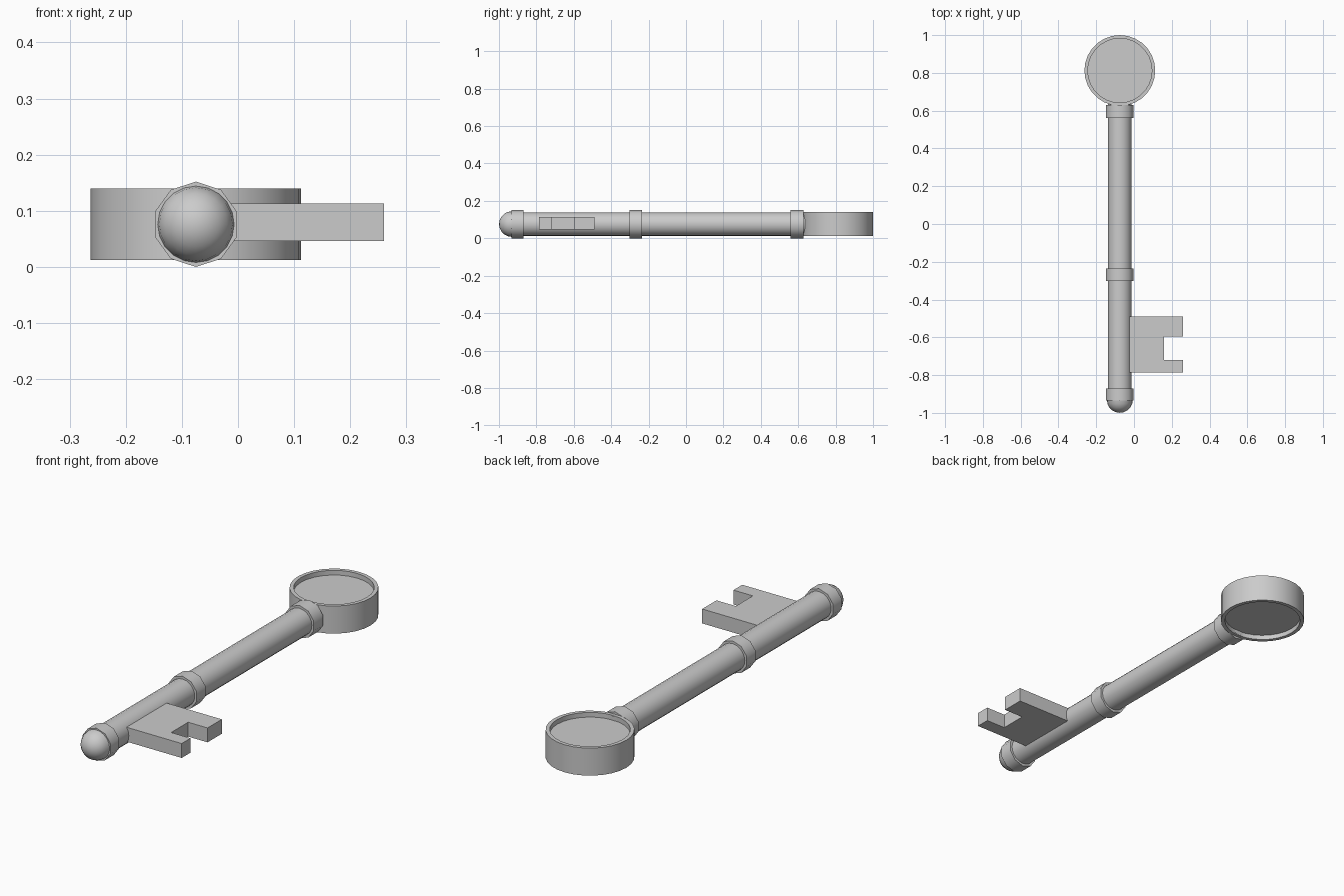
import bpy, bmesh, math
from mathutils import Matrix, Vector

if "Cube" in bpy.data.objects:
    bpy.data.objects.remove(bpy.data.objects["Cube"])

AX, AZ = -0.075, 0.076   # shaft axis
ROT_Y = Matrix.Rotation(-math.pi / 2, 4, 'X')   # local z -> world y


def finish(name, bm, smooth=True):
    bmesh.ops.remove_doubles(bm, verts=bm.verts, dist=1e-5)
    bmesh.ops.recalc_face_normals(bm, faces=bm.faces)
    me = bpy.data.meshes.new(name)
    bm.to_mesh(me)
    bm.free()
    ob = bpy.data.objects.new(name, me)
    bpy.context.collection.objects.link(ob)
    if smooth:
        bpy.ops.object.select_all(action='DESELECT')
        ob.select_set(True)
        bpy.context.view_layer.objects.active = ob
        bpy.ops.object.shade_smooth_by_angle(angle=math.radians(40))
    return ob


def lathe(name, profile, sides, matrix, phase=0.0):
    """Spin (radius, height) points around local z."""
    bm = bmesh.new()
    rings = []
    for r, h in profile:
        rings.append([bm.verts.new((r * math.cos(phase + 2 * math.pi * i / sides),
                                    r * math.sin(phase + 2 * math.pi * i / sides), h))
                      for i in range(sides)])
    for a, b in zip(rings, rings[1:]):
        for i in range(sides):
            j = (i + 1) % sides
            bm.faces.new((a[i], a[j], b[j], b[i]))
    for ring, (r, h) in ((rings[0], profile[0]), (rings[-1], profile[-1])):
        if r > 1e-4:
            bm.faces.new(ring)
    bmesh.ops.transform(bm, matrix=matrix, verts=bm.verts)
    return finish(name, bm)


along = Matrix.Translation((AX, 0, AZ)) @ ROT_Y

# Shaft
lathe("shaft", [(0.063, -0.93), (0.063, 0.645)], 20, along)

# Collars: ten-sided, corner up
for name, y0, y1 in (("tip_collar", -0.934, -0.87),
                     ("middle_collar", -0.301, -0.235),
                     ("bow_collar", 0.56, 0.629)):
    lathe(name, [(0.076, y0), (0.076, y1)], 10, along, math.pi / 2)

# Rounded tip
dome = [(0.0686 * math.cos(math.radians(a)), -0.931 - 0.0686 * math.sin(math.radians(a)))
        for a in (0, 18, 36, 54, 72)] + [(0.0, -0.9996)]
lathe("rounded_tip", dome, 20, along)

# Round bow with a shallow recess on both sides
lathe("bow", [(0.0, 0.034), (0.17, 0.034), (0.17, 0.012), (0.1875, 0.012),
              (0.1875, 0.14), (0.17, 0.14), (0.17, 0.118), (0.0, 0.118)],
      28, Matrix.Translation((AX, 0.8125, 0)), math.pi / 2)

# Notched bit
outline = [(-0.06, -0.785), (0.26, -0.785), (0.26, -0.72), (0.16, -0.72),
           (0.16, -0.595), (0.26, -0.595), (0.26, -0.49), (-0.06, -0.49)]
bm = bmesh.new()
face = bm.faces.new([bm.verts.new((x, y, 0.046)) for x, y in outline])
ext = bmesh.ops.extrude_face_region(bm, geom=[face])
bmesh.ops.translate(bm, vec=Vector((0, 0, 0.067)),
                    verts=[g for g in ext["geom"] if isinstance(g, bmesh.types.BMVert)])
finish("bit", bm, smooth=False)
